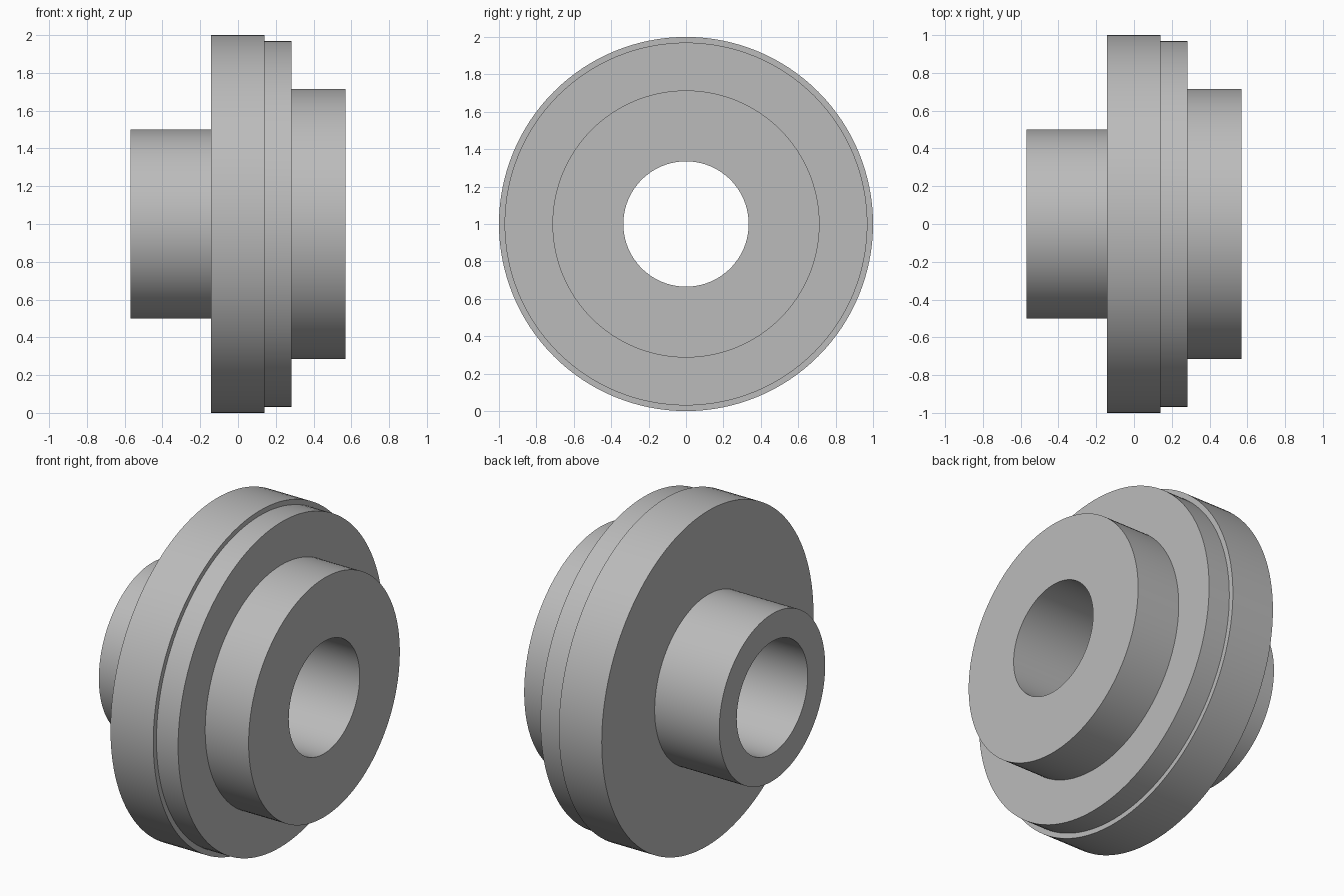
import bpy
import bmesh
import math

cube = bpy.data.objects.get("Cube")
if cube:
    bpy.data.objects.remove(cube)

SEGMENTS = 128
BORE = 0.335

grey = bpy.data.materials.new("plain grey")
grey.use_nodes = True
colour = (0.5, 0.5, 0.5, 1)
grey.diffuse_color = colour
grey.node_tree.nodes["Principled BSDF"].inputs["Base Color"].default_value = colour

# Closed half-section as (axial position, radius): hub, flange, rim step, boss, bore
section = [
    (-0.57, BORE), (-0.57, 0.5),
    (-0.143, 0.5), (-0.143, 1.0),
    (0.14, 1.0), (0.14, 0.97),
    (0.283, 0.97), (0.283, 0.714),
    (0.57, 0.714), (0.57, BORE),
]

# Turn the section around the x axis
bm = bmesh.new()
verts = [bm.verts.new((x, 0, r)) for x, r in section]
edges = [bm.edges.new((a, b)) for a, b in zip(verts, verts[1:] + verts[:1])]
bmesh.ops.spin(bm, geom=verts + edges, cent=(0, 0, 0), axis=(1, 0, 0),
               angle=math.tau, steps=SEGMENTS, use_merge=True)
bmesh.ops.remove_doubles(bm, verts=bm.verts, dist=0.0001)
bmesh.ops.recalc_face_normals(bm, faces=bm.faces)
mesh = bpy.data.meshes.new("flanged_hub")
bm.to_mesh(mesh)
bm.free()
mesh.materials.append(grey)

# Stand the flange on the ground
hub = bpy.data.objects.new("flanged_hub", mesh)
hub.location.z = 1
bpy.context.collection.objects.link(hub)

# Round walls smooth, shoulders sharp
bpy.ops.object.select_all(action="DESELECT")
hub.select_set(True)
bpy.context.view_layer.objects.active = hub
bpy.ops.object.shade_smooth_by_angle(angle=math.radians(30))
